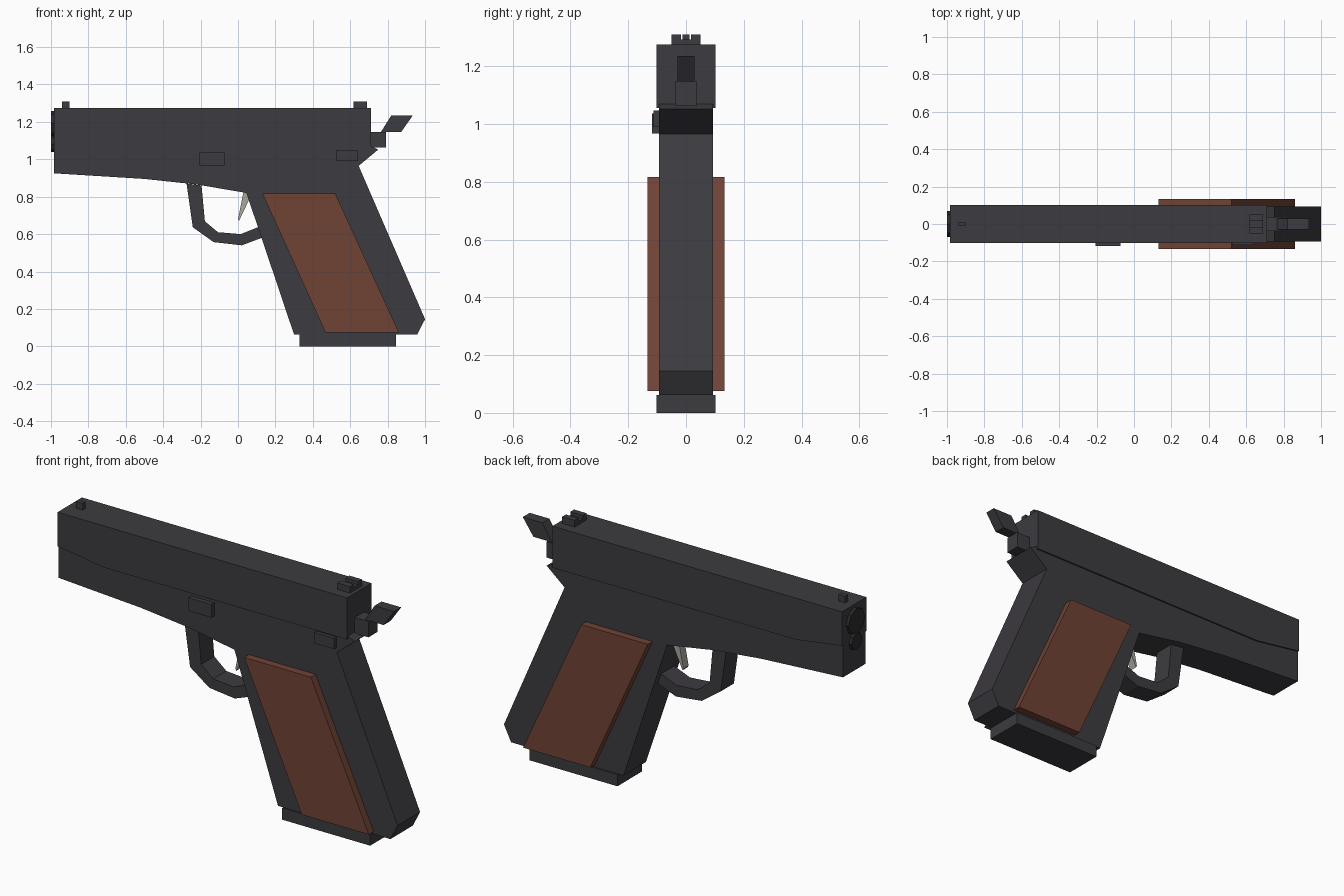
import bpy, bmesh, math

if "Cube" in bpy.data.objects:
    bpy.data.objects.remove(bpy.data.objects["Cube"])


def material(name, rgb):
    m = bpy.data.materials.new(name)
    m.diffuse_color = (*rgb, 1)
    m.use_nodes = True
    m.node_tree.nodes["Principled BSDF"].inputs["Base Color"].default_value = m.diffuse_color
    return m


STEEL = material("dark_steel", (0.045, 0.043, 0.05))
BLACK = material("black_steel", (0.025, 0.024, 0.028))
WOOD = material("wood", (0.16, 0.055, 0.036))
BRIGHT = material("bright_steel", (0.4, 0.38, 0.34))


def prism(name, faces, y0, y1, mat=STEEL):
    """Extrude connected XZ polygons from y0 to y1."""
    bm = bmesh.new()
    for pts in faces:
        bm.faces.new([bm.verts.new((x, y0, z)) for x, z in pts])
    bmesh.ops.remove_doubles(bm, verts=bm.verts, dist=1e-5)
    ext = bmesh.ops.extrude_face_region(bm, geom=bm.faces[:], use_keep_orig=True)
    for v in ext["geom"]:
        if isinstance(v, bmesh.types.BMVert):
            v.co.y = y1
    # drop faces walled in between neighbouring polygons
    bmesh.ops.recalc_face_normals(bm, faces=bm.faces)
    me = bpy.data.meshes.new(name)
    bm.to_mesh(me)
    bm.free()
    ob = bpy.data.objects.new(name, me)
    me.materials.append(mat)
    bpy.context.collection.objects.link(ob)
    return ob


def box(name, x0, x1, y0, y1, z0, z1, mat=STEEL):
    return prism(name, [[(x0, z0), (x1, z0), (x1, z1), (x0, z1)]], y0, y1, mat)


def muzzle_disc(name, z, r, mat):
    bpy.ops.mesh.primitive_cylinder_add(vertices=8, radius=r, depth=0.03,
                                        location=(-0.985, 0, z),
                                        rotation=(0, math.pi / 2, 0))
    ob = bpy.context.object
    ob.name = name
    ob.data.materials.append(mat)


# Slide
prism("slide", [[(-0.985, 1.095), (-0.715, 1.055), (0.71, 1.055),
                 (0.71, 1.275), (-0.985, 1.275)]], -0.102, 0.102)

# Frame with grip and tang
prism("frame", [[(-0.985, 1.1), (-0.715, 1.06), (0.71, 1.07), (0.75, 1.052),
                 (0.645, 0.965), (1.0, 0.145), (0.958, 0.062), (0.3, 0.062),
                 (0.045, 0.82), (-0.22, 0.865), (-0.5, 0.895),
                 (-0.985, 0.925)]], -0.094, 0.094)

# Magazine base
box("magazine_base", 0.33, 0.845, -0.102, 0.102, 0, 0.062)

# Grip panels on both sides
panel = [(0.13, 0.817), (0.52, 0.817), (0.86, 0.075), (0.467, 0.075)]
for side, s in (("left", -1), ("right", 1)):
    prism("grip_panel_" + side, [panel], s * 0.09, s * 0.134, WOOD)

# Trigger guard as one bent strip
outer = [(-0.275, 0.87), (-0.242, 0.637), (-0.13, 0.557), (0.02, 0.54), (0.14, 0.585)]
inner = [(-0.195, 0.86), (-0.177, 0.668), (-0.107, 0.61), (0.015, 0.6), (0.115, 0.64)]
prism("trigger_guard", [outer + inner[::-1]], -0.055, 0.055)

# Trigger
prism("trigger", [[(0.03, 0.83), (0.075, 0.83), (0.06, 0.785), (0.005, 0.67),
                   (0.0, 0.68)]], -0.022, 0.022, BRIGHT)

# Side controls
box("slide_catch", -0.207, -0.073, -0.118, -0.08, 0.967, 1.037)
box("safety_lever", 0.523, 0.642, -0.113, -0.08, 0.99, 1.047)

# Hammer and spur
box("hammer_base", 0.7, 0.79, -0.038, 0.038, 1.063, 1.147)
prism("hammer_spur", [[(0.765, 1.147), (0.82, 1.235), (0.935, 1.235),
                       (0.873, 1.147)]], -0.029, 0.029)

# Sights
box("front_sight", -0.94, -0.9, -0.012, 0.012, 1.27, 1.31)
box("rear_sight_base", 0.617, 0.69, -0.05, 0.05, 1.27, 1.293)
for side, s in (("left", -1), ("right", 1)):
    box("rear_sight_post_" + side, 0.617, 0.69, s * 0.018, s * 0.05, 1.293, 1.31)

# Barrel and spring plug at the muzzle
muzzle_disc("barrel_end", 1.19, 0.069, BLACK)
muzzle_disc("spring_plug", 1.083, 0.045, BLACK)
